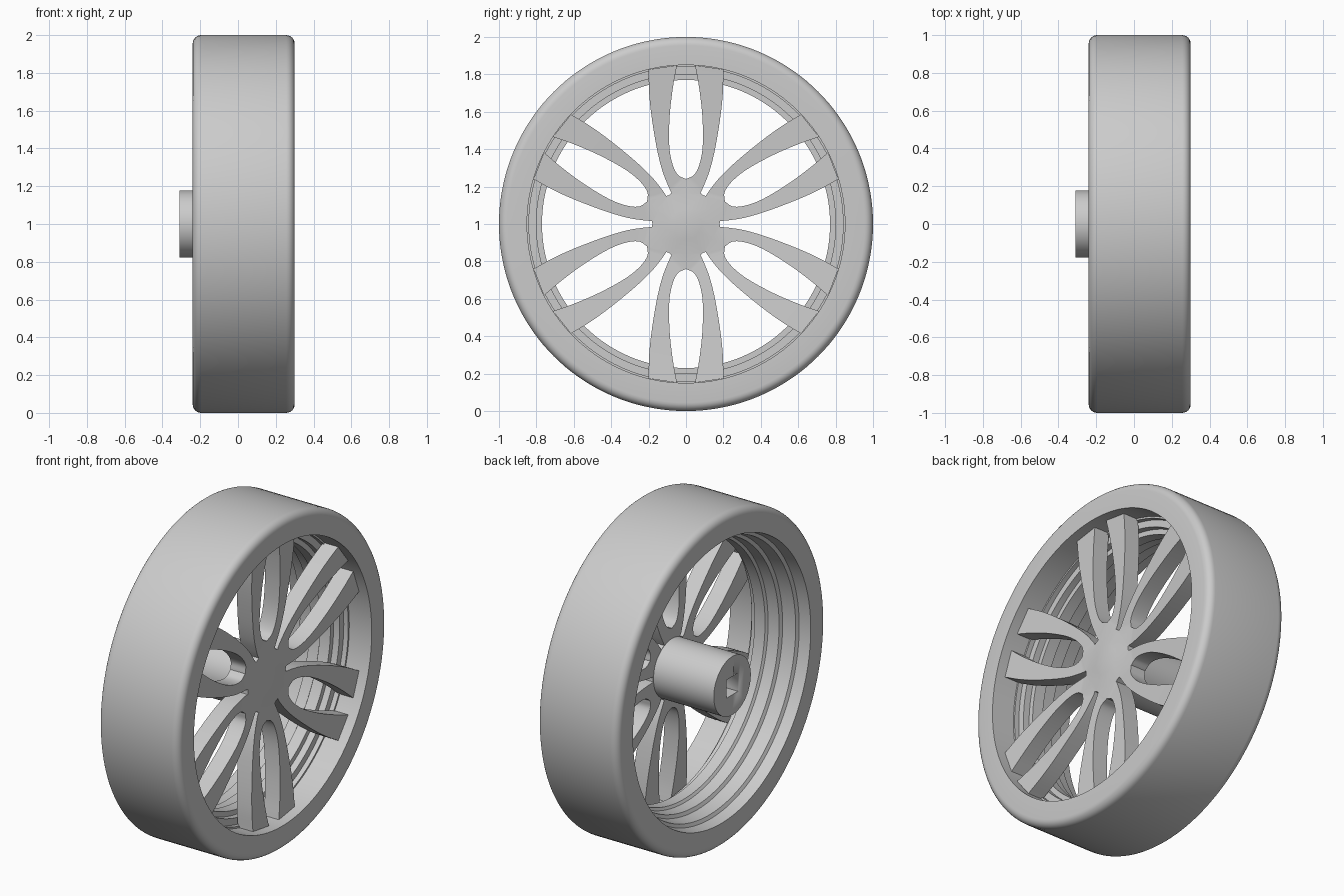
import bpy, bmesh, math
from mathutils import Vector, Matrix

cube = bpy.data.objects.get("Cube")
if cube:
    bpy.data.objects.remove(cube)

grey = bpy.data.materials.new("light_grey")
grey.use_nodes = True
grey.diffuse_color = (0.6, 0.6, 0.6, 1)
grey.node_tree.nodes["Principled BSDF"].inputs["Base Color"].default_value = (0.6, 0.6, 0.6, 1)

CENTRE = Vector((0, 0, 1))


def finish(name, bm, angle=30):
    bmesh.ops.remove_doubles(bm, verts=bm.verts, dist=0.0002)
    bmesh.ops.recalc_face_normals(bm, faces=bm.faces)
    bmesh.ops.translate(bm, verts=bm.verts, vec=CENTRE)
    mesh = bpy.data.meshes.new(name)
    bm.to_mesh(mesh)
    bm.free()
    mesh.materials.append(grey)
    obj = bpy.data.objects.new(name, mesh)
    bpy.context.collection.objects.link(obj)
    bpy.ops.object.select_all(action='DESELECT')
    obj.select_set(True)
    bpy.context.view_layer.objects.active = obj
    bpy.ops.object.shade_smooth_by_angle(angle=math.radians(angle))
    return obj


def lathe(name, profile, steps, angle=30):
    """Spin a closed (x, radius) profile around the x axis."""
    bm = bmesh.new()
    verts = [bm.verts.new((x, 0, r)) for x, r in profile]
    edges = [bm.edges.new((verts[i - 1], verts[i])) for i in range(len(verts))]
    bmesh.ops.spin(bm, geom=verts + edges, cent=(0, 0, 0), axis=(1, 0, 0),
                   angle=math.tau, steps=steps, use_merge=True)
    return finish(name, bm, angle)


def smooth_path(points, steps=6):
    """Catmull-Rom curve through the points."""
    p = [Vector(q) for q in points]
    p = [2 * p[0] - p[1]] + p + [2 * p[-1] - p[-2]]
    out = []
    for a, b, c, d in zip(p, p[1:], p[2:], p[3:]):
        for k in range(steps):
            t = k / steps
            out.append(0.5 * (2 * b + (c - a) * t + (2 * a - 5 * b + 4 * c - d) * t ** 2
                              + (3 * b - a - 3 * c + d) * t ** 3))
    return out + [p[-2]]


# Tyre: rounded outer corners, stepped bore
def corner(cx, start, size=0.045):
    return [(cx + size * math.cos(math.radians(start + a)),
             1 - size + size * math.sin(math.radians(start + a))) for a in range(0, 91, 15)]


bore = [(-0.24, 0.85), (-0.17, 0.84), (-0.16, 0.82), (-0.08, 0.81), (-0.07, 0.79),
        (0.0, 0.785), (0.01, 0.77), (0.08, 0.77), (0.08, 0.80), (0.12, 0.80),
        (0.12, 0.84), (0.15, 0.84), (0.15, 0.85), (0.30, 0.85)]
lathe("tyre_and_rim", bore + corner(0.255, 0) + corner(-0.195, 90), 144)


# Spokes: six split petals on a shallow dish with a pointed cap
def dish(r):
    return 0.215 - 0.12 * r if r < 0.2 else 0.191 + 0.075 * (r - 0.2)


inner = [(0, 0.24), (0.045, 0.265), (0.075, 0.33), (0.09, 0.43), (0.087, 0.58),
         (0.07, 0.73), (0.048, 0.849)]
outer = [(0.077, 0.165), (0.1, 0.215), (0.128, 0.29), (0.155, 0.4), (0.182, 0.56),
         (0.197, 0.7), (0.2, 0.826)]
slot = Vector((0.09, 0.156))
cap_in = [Vector((0, r)) for r in (0, 0.08, 0.16)]
cap_out = [slot * f for f in (0, 0.5, 1)]
left_edge = cap_in + smooth_path(inner)
right_edge = cap_out + smooth_path(outer)

bm = bmesh.new()
for n in range(6):
    turn = Matrix.Rotation(n * math.tau / 6, 4, 'X')
    for side in (1, -1):
        rows = [[bm.verts.new(turn @ Vector((dish(p.length), side * p.x, p.y))) for p in pair]
                for pair in zip(left_edge, right_edge)]
        for (a, b), (c, d) in zip(rows, rows[1:]):
            bm.faces.new((a, b, d, c) if side > 0 else (c, d, b, a))
bmesh.ops.remove_doubles(bm, verts=bm.verts, dist=0.0002)
bmesh.ops.dissolve_degenerate(bm, dist=0.0001, edges=bm.edges)
back = bmesh.ops.extrude_face_region(bm, geom=list(bm.faces), use_keep_orig=True)
for v in back["geom"]:
    if isinstance(v, bmesh.types.BMVert):
        v.co.x -= 0.1
finish("spokes", bm)

# Hub: cylinder with a square socket in its inner end
bm = bmesh.new()
bmesh.ops.create_cone(bm, cap_ends=True, segments=64, radius1=0.177, radius2=0.177, depth=0.46,
                      matrix=Matrix.Translation((-0.08, 0, 0)) @ Matrix.Rotation(math.pi / 2, 4, 'Y'))
hub = finish("hub", bm)
bm = bmesh.new()
bmesh.ops.create_cube(bm, size=1, matrix=Matrix.Translation((-0.25, 0, 0))
                      @ Matrix.Diagonal((0.6, 0.11, 0.11, 1)))
cutter = finish("socket_cutter", bm)
cutter.hide_render = True
cut = hub.modifiers.new("socket", 'BOOLEAN')
cut.operation = 'DIFFERENCE'
cut.object = cutter
bpy.context.view_layer.objects.active = hub
bpy.ops.object.modifier_apply(modifier=cut.name)
bpy.data.objects.remove(cutter)
